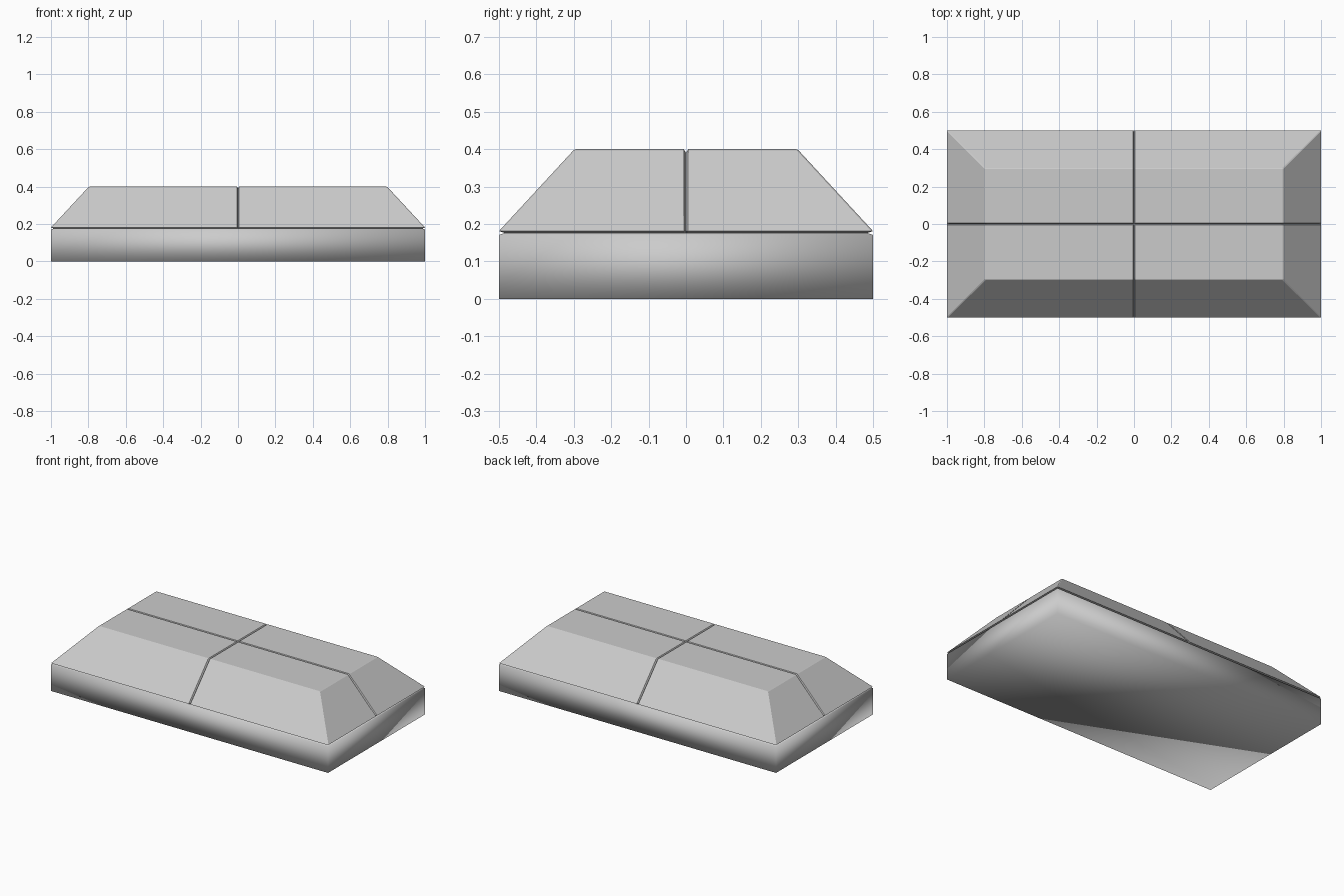
import bpy, bmesh

if "Cube" in bpy.data.objects:
    bpy.data.objects.remove(bpy.data.objects["Cube"])


def ring_body(rings, cap_bottom, cap_top):
    """Stack rectangular rings given as (half x, half y, z)."""
    bm = bmesh.new()
    loops = [[bm.verts.new((sx * hx, sy * hy, z))
              for sx, sy in ((-1, -1), (1, -1), (1, 1), (-1, 1))]
             for hx, hy, z in rings]
    for a, b in zip(loops, loops[1:]):
        for i in range(4):
            j = (i + 1) % 4
            bm.faces.new((a[i], a[j], b[j], b[i]))
    if cap_bottom:
        bm.faces.new(loops[0][::-1])
    if cap_top:
        bm.faces.new(loops[-1])
    return bm


def finish(bm, name, smooth):
    for f in bm.faces:
        f.smooth = smooth
    mesh = bpy.data.meshes.new(name)
    bm.to_mesh(mesh)
    bm.free()
    obj = bpy.data.objects.new(name, mesh)
    bpy.context.collection.objects.link(obj)
    return obj


# Soft-shaded base slab, turned in slightly at the seam
base = ring_body([(1, 0.5, 0), (1, 0.5, 0.171), (0.985, 0.485, 0.176)], True, False)
finish(base, "base_slab", True)

# Sloped top with finely bevelled ridges
top = ring_body([(0.985, 0.485, 0.176), (1, 0.5, 0.181), (0.797, 0.298, 0.4)], False, True)
ridges = [e for e in top.edges if max(v.co.z for v in e.verts) > 0.39]
bmesh.ops.bevel(top, geom=ridges, offset=0.004, segments=1, affect='EDGES')

# Cross-shaped V grooves dividing the top into four panels
for axis in (0, 1):
    normal = [0, 0, 0]
    normal[axis] = 1
    for offset in (-0.006, 0, 0.006):
        point = [0, 0, 0]
        point[axis] = offset
        bmesh.ops.bisect_plane(top, geom=top.verts[:] + top.edges[:] + top.faces[:],
                               dist=1e-6, plane_co=point, plane_no=normal)
for v in top.verts:
    if v.co.z > 0.18 and min(abs(v.co.x), abs(v.co.y)) < 1e-5:
        if v.co.z > 0.39:
            v.co.z -= 0.01
        for i, size in ((0, 1), (1, 0.5)):
            if abs(v.co[i]) > size * 0.55:
                v.co[i] -= 0.01 if v.co[i] > 0 else -0.01
bmesh.ops.recalc_face_normals(top, faces=top.faces[:])
if sum(f.normal.z * f.calc_area() for f in top.faces) < 0:
    bmesh.ops.reverse_faces(top, faces=top.faces[:])
finish(top, "panelled_top", False)
